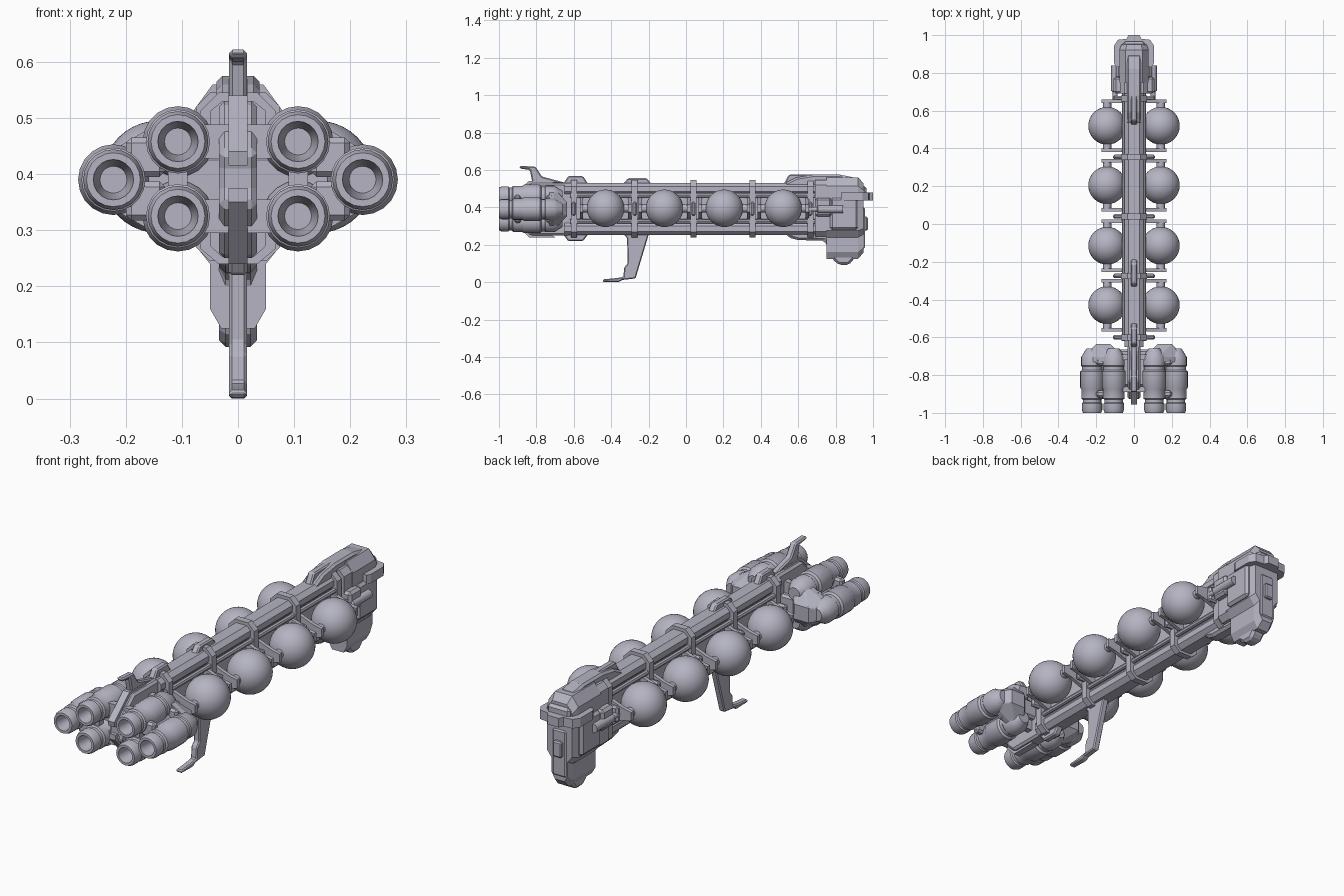
import bpy, bmesh, math
from mathutils import Vector, Matrix

old = bpy.data.objects.get("Cube")
if old:
    bpy.data.objects.remove(old, do_unlink=True)

mat = bpy.data.materials.new("pale grey hull")
mat.use_nodes = True
COLOR = (0.46, 0.455, 0.54, 1)
mat.diffuse_color = COLOR
mat.node_tree.nodes["Principled BSDF"].inputs["Base Color"].default_value = COLOR


def finish(name, bm, smooth=False, bevel=0):
    bmesh.ops.recalc_face_normals(bm, faces=bm.faces)
    mesh = bpy.data.meshes.new(name)
    bm.to_mesh(mesh)
    bm.free()
    mesh.materials.append(mat)
    ob = bpy.data.objects.new(name, mesh)
    bpy.context.collection.objects.link(ob)
    if bevel:
        mod = ob.modifiers.new("Chamfer", 'BEVEL')
        mod.width, mod.segments = bevel, 1
    if smooth:
        bpy.ops.object.select_all(action='DESELECT')
        ob.select_set(True)
        bpy.context.view_layer.objects.active = ob
        bpy.ops.object.shade_smooth_by_angle(angle=math.radians(35))
    return ob


def loft(name, rings, bevel=0):
    """Skin between matching rings of 3D points, with capped ends."""
    bm = bmesh.new()
    vs = [[bm.verts.new(p) for p in r] for r in rings]
    n = len(vs[0])
    for a, b in zip(vs, vs[1:]):
        for i in range(n):
            bm.faces.new((a[i], a[(i + 1) % n], b[(i + 1) % n], b[i]))
    bm.faces.new(vs[0])
    bm.faces.new(vs[-1][::-1])
    return finish(name, bm, bevel=bevel)


def blade(name, yz, half, x=0, bevel=0):
    """Side profile given thickness across x."""
    return loft(name, [[(x + s * half, y, z) for y, z in yz] for s in (-1, 1)], bevel)


def beam(name, half, y0, y1, shrink=1, mid=0.39):
    """Half cross-section (x, z), mirrored, run along y."""
    sec = half + [(-x, z) for x, z in reversed(half)]
    end = [(x * shrink, mid + (z - mid) * shrink) for x, z in sec]
    return loft(name, [[(x, y0, z) for x, z in sec], [(x, y1, z) for x, z in end]])


def box(name, x, y, z, bevel=0):
    """Box from (low, high) pairs."""
    return loft(name, [[(x[0], v, z[0]), (x[1], v, z[0]), (x[1], v, z[1]), (x[0], v, z[1])]
                       for v in y], bevel)


def lathe(name, profile, x, z, sides=20):
    """Turn (y, radius) pairs around a line along y."""
    bm = bmesh.new()
    rings = [[bm.verts.new((x + r * math.cos(math.tau * i / sides), y,
                            z + r * math.sin(math.tau * i / sides)))
              for i in range(sides)] for y, r in profile]
    for a, b in zip(rings, rings[1:]):
        for i in range(sides):
            j = (i + 1) % sides
            bm.faces.new((a[i], a[j], b[j], b[i]))
    bm.faces.new(rings[0])
    bm.faces.new(rings[-1])
    return finish(name, bm, smooth=True)


MID = 0.39
SIDES = ((1, "left"), (-1, "right"))

# Spine: core, upper and lower beams, rails
box("spine_core", (-0.038, 0.038), (-0.65, 0.8), (0.29, 0.5))
beam("upper_beam", [(0.028, 0.53), (0.05, 0.512), (0.05, 0.485), (0.036, 0.47)], -0.65, 0.8)
beam("lower_beam", [(0.036, 0.32), (0.05, 0.3), (0.05, 0.272), (0.028, 0.252)], -0.65, 0.8)
for s, side in SIDES:
    for z in (0.465, 0.325):
        lathe(f"{side}_rail", [(-0.62, 0.012), (0.7, 0.012)], s * 0.052, z, 8)

# Frames around the spine
for y in (-0.6, -0.275, 0.04, 0.355, 0.665):
    beam("frame_collar", [(0.035, 0.545), (0.068, 0.512), (0.068, 0.268), (0.035, 0.24)],
         y - 0.016, y + 0.016)
    box("frame_crossbar", (-0.112, 0.112), (y - 0.012, y + 0.012), (0.355, 0.43), 0.008)

# Spherical tanks with their end caps and arms
for y in (-0.43, -0.115, 0.205, 0.52):
    for s, side in SIDES:
        bm = bmesh.new()
        bmesh.ops.create_uvsphere(bm, u_segments=32, v_segments=20, radius=0.1,
                                  matrix=Matrix.Translation((s * 0.142, y, 0.395)))
        finish(f"{side}_tank", bm, smooth=True)
        lathe(f"{side}_tank_axle", [(y - 0.13, 0.022), (y + 0.13, 0.022)], s * 0.142, 0.395, 12)
        for e in (-1, 1):
            ye = y + e * 0.129
            loft(f"{side}_tank_arm",
                 [[(s * 0.03, ye + d, 0.33), (s * 0.03, ye + d, 0.46), (s * 0.125, ye + d, 0.425),
                   (s * 0.172, ye + d, 0.415), (s * 0.172, ye + d, 0.375),
                   (s * 0.125, ye + d, 0.365)] for d in (-0.009, 0.009)])

# Engines
ENGINES = ((0.222, 0.39), (0.107, 0.458), (0.107, 0.325))
PROFILE = [(-0.925, 0.024), (-0.955, 0.03), (-1, 0.036), (-1, 0.048), (-0.985, 0.054),
           (-0.95, 0.054), (-0.945, 0.049), (-0.93, 0.049), (-0.925, 0.057), (-0.875, 0.057),
           (-0.865, 0.063), (-0.78, 0.063), (-0.772, 0.054), (-0.755, 0.054), (-0.75, 0.058),
           (-0.705, 0.058), (-0.685, 0.046), (-0.66, 0.03)]
for s, side in SIDES:
    for x, z in ENGINES:
        lathe(f"{side}_engine", PROFILE, s * x, z)
    # Fairing that gathers the three engines
    bm = bmesh.new()
    for x, z in ENGINES:
        for i in range(12):
            a = math.tau * i / 12
            bm.verts.new((s * x + 0.046 * math.cos(a), -0.73, z + 0.046 * math.sin(a)))
            bm.verts.new((s * x + 0.046 * math.cos(a), -0.705, z + 0.046 * math.sin(a)))
    for x in (0.125, 0.2):
        for z in (0.355, 0.425):
            bm.verts.new((s * x, -0.635, z))
    bmesh.ops.convex_hull(bm, input=bm.verts)
    finish(f"{side}_engine_fairing", bm)
    box(f"{side}_engine_pylon", sorted((0, s * 0.17)), (-0.86, -0.665), (0.345, 0.435), 0.01)
    # Clamps between neighbouring engines
    for y in (-0.9, -0.73):
        for z in (0.43, 0.352):
            box(f"{side}_engine_clamp", sorted((s * 0.13, s * 0.2)), (y - 0.018, y + 0.018),
                (z - 0.035, z + 0.035), 0.01)
        box(f"{side}_inner_clamp", sorted((s * 0.09, s * 0.125)), (y - 0.018, y + 0.018),
            (0.35, 0.43))
        for z in (0.458, 0.325):
            box(f"{side}_spine_clamp", sorted((0, s * 0.07)), (y + 0.01, y + 0.04),
                (z - 0.03, z + 0.03))

# Tail block between the engines
blade("tail_block", [(-0.62, 0.53), (-0.83, 0.53), (-0.93, 0.44), (-0.92, 0.41), (-0.92, 0.375),
                     (-0.93, 0.345), (-0.83, 0.25), (-0.62, 0.25)], 0.034, bevel=0.01)
blade("tail_upper_plate", [(-0.7, 0.54), (-0.84, 0.54), (-0.955, 0.44), (-0.95, 0.415),
                           (-0.9, 0.42)], 0.017)
blade("tail_lower_plate", [(-0.7, 0.24), (-0.84, 0.24), (-0.945, 0.35), (-0.945, 0.375),
                           (-0.9, 0.37)], 0.017)

# Dorsal fin and ridges, ventral ridge and mast
blade("dorsal_fin", [(-0.89, 0.608), (-0.89, 0.622), (-0.805, 0.618), (-0.77, 0.565),
                     (-0.64, 0.53), (-0.82, 0.525), (-0.835, 0.6)], 0.016, bevel=0.006)
for y0, y1, top in ((-0.66, -0.52, 0.567), (-0.34, -0.18, 0.556), (0.52, 0.86, 0.575)):
    blade("dorsal_ridge", [(y0, 0.52), (y0 + 0.03, top), (y1 - 0.03, top), (y1, 0.52)],
          0.017, bevel=0.006)
blade("ventral_ridge", [(-0.66, 0.26), (-0.63, 0.22), (-0.55, 0.22), (-0.52, 0.26)],
      0.017, bevel=0.006)
blade("ventral_mast", [(-0.345, 0.27), (-0.195, 0.27), (-0.27, 0.02), (-0.34, 0.012),
                       (-0.36, 0), (-0.445, 0.002), (-0.445, 0.015), (-0.37, 0.022),
                       (-0.335, 0.028), (-0.33, 0.08), (-0.312, 0.1), (-0.315, 0.235)],
      0.016, bevel=0.005)

# Bow: main block, end plate and shoulders
BOW = [(0.045, 0.56), (0.078, 0.515), (0.078, 0.275), (0.05, 0.24), (0.05, 0.16), (0.03, 0.125)]
beam("bow_block", BOW, 0.75, 0.92)
beam("bow_end_plate", BOW, 0.92, 0.95, shrink=0.85, mid=0.35)
beam("bow_neck", [(0.05, 0.545), (0.075, 0.52), (0.075, 0.27), (0.05, 0.245)], 0.69, 0.76)
blade("bow_roof", [(0.53, 0.53), (0.59, 0.56), (0.68, 0.575), (0.82, 0.575), (0.9, 0.56),
                   (0.9, 0.52), (0.53, 0.5)], 0.038, bevel=0.01)
blade("bow_keel", [(0.53, 0.265), (0.55, 0.238), (0.6, 0.225), (0.74, 0.222), (0.79, 0.115),
                   (0.82, 0.092), (0.87, 0.092), (0.9, 0.125), (0.92, 0.27)], 0.034, bevel=0.012)
box("bow_end_panel", (-0.022, 0.022), (0.94, 0.972), (0.275, 0.35), 0.006)
box("bow_lower_panel", (-0.035, 0.035), (0.94, 0.956), (0.18, 0.4), 0.006)

# Brow wrapped around the bow
brow = [(-0.095, 0.83), (-0.105, 0.85), (-0.105, 0.945), (-0.085, 0.975), (-0.04, 0.98),
        (-0.03, 1), (0.03, 1), (0.04, 0.98), (0.085, 0.975), (0.105, 0.945), (0.105, 0.85),
        (0.095, 0.83)]
loft("bow_brow", [[(x, y, z) for x, y in brow] for z in (0.437, 0.48)])
box("bow_brow_cap", (-0.06, 0.06), (0.9, 0.965), (0.46, 0.515), 0.012)
for s, side in SIDES:
    # Side plates and forward-pointing rods on the bow
    box(f"{side}_bow_plate", sorted((s * 0.06, s * 0.095)), (0.77, 0.92), (0.28, 0.45), 0.012)
    box(f"{side}_bow_shoulder", sorted((s * 0.05, s * 0.108)), (0.69, 0.78), (0.35, 0.45), 0.012)
    lathe(f"{side}_bow_rod", [(0.65, 0.013), (0.7, 0.013), (0.705, 0.021), (0.84, 0.021)],
          s * 0.1, MID, 12)
